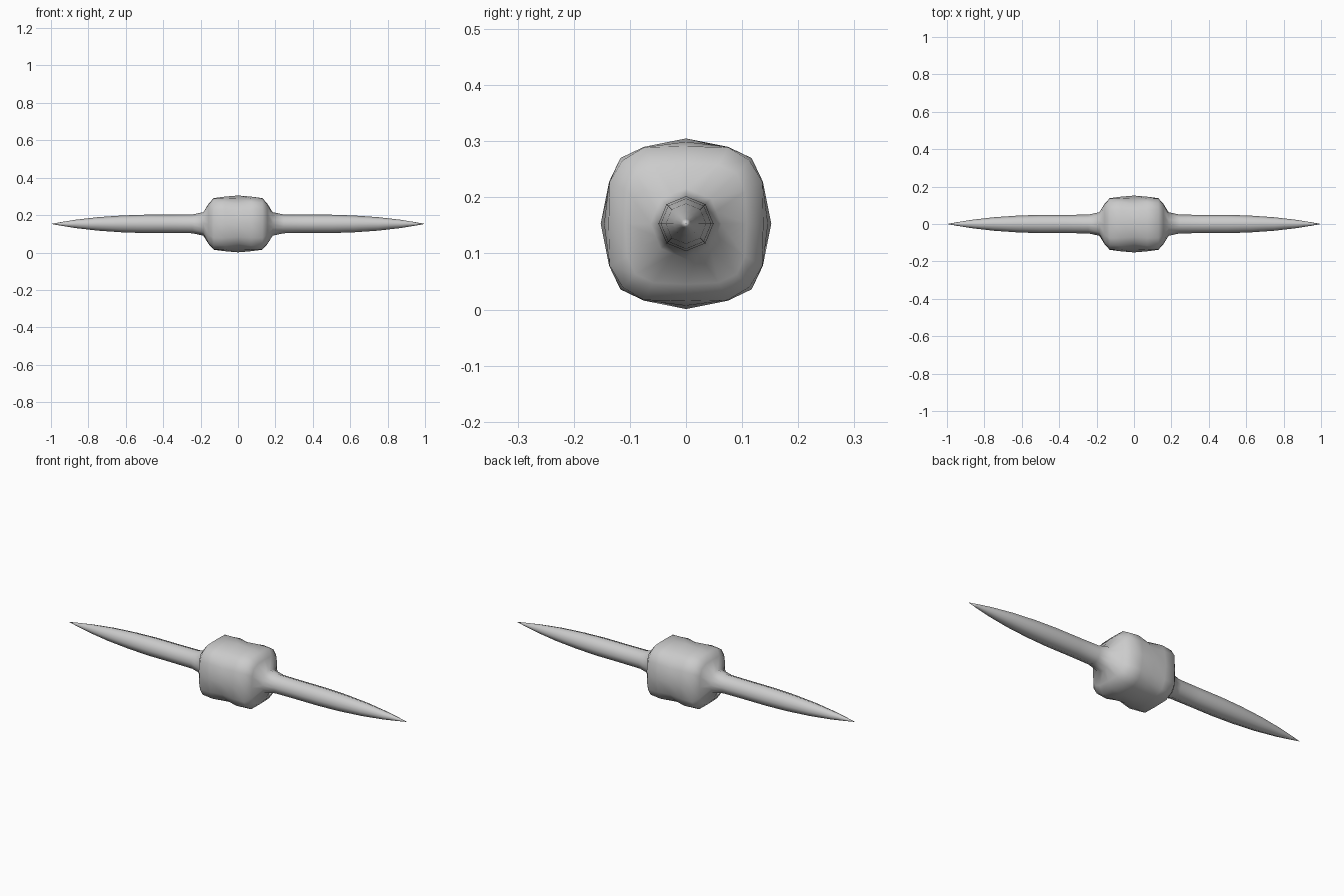
import bpy
import bmesh
import math

cube = bpy.data.objects.get("Cube")
if cube:
    bpy.data.objects.remove(cube, do_unlink=True)

CENTRE_Z = 0.153

grey = bpy.data.materials.new("light_grey")
grey.use_nodes = True
colour = (0.6, 0.6, 0.6, 1)
grey.diffuse_color = colour
grey.node_tree.nodes["Principled BSDF"].inputs["Base Color"].default_value = colour


def turned(quarter):
    """Repeat the points of one quarter of a section around the x axis."""
    points = []
    for _ in range(4):
        points += quarter
        quarter = [(-z, y) for y, z in quarter]
    return points


def squarish(face, side, flat, corner):
    """Rounded square section: face centre, shoulder, corner, shoulder."""
    return turned([(face, 0), (flat, side), (corner, corner), (side, flat)])


def octagon(r):
    """Eight-sided section with its edge midpoints kept."""
    d = r * math.sqrt(0.5)
    m = (r + d) / 2
    return turned([(r, 0), (m, d / 2), (d, d), (d / 2, m)])


# Sections from the middle of the lumpy hub out to the end of a spike
half = [
    (0.0, squarish(0.152, 0.07, 0.134, 0.107)),
    (0.07, squarish(0.146, 0.075, 0.137, 0.117)),
    (0.13, squarish(0.138, 0.075, 0.136, 0.113)),
    (0.157, squarish(0.108, 0.058, 0.105, 0.09)),
    (0.185, octagon(0.063)),
]
spike = [(0.245, 0.05), (0.36, 0.049), (0.5, 0.049), (0.62, 0.045),
         (0.75, 0.036), (0.87, 0.022), (0.95, 0.009)]
half += [(x, octagon(r)) for x, r in spike]
sections = [(-x, s) for x, s in reversed(half[1:])] + half

# Loft one continuous skin through all sections and close it at both tips
bm = bmesh.new()
rings = [[bm.verts.new((x, y, z + CENTRE_Z)) for y, z in s] for x, s in sections]
count = len(rings[0])
for a, b in zip(rings, rings[1:]):
    for i in range(count):
        j = (i + 1) % count
        bm.faces.new((a[i], a[j], b[j], b[i]))
for ring, x in ((rings[0], -1), (rings[-1], 1)):
    tip = bm.verts.new((x, 0, CENTRE_Z))
    for i in range(count):
        bm.faces.new((ring[i], ring[(i + 1) % count], tip))
bmesh.ops.recalc_face_normals(bm, faces=bm.faces)
for f in bm.faces:
    f.smooth = True

mesh = bpy.data.meshes.new("spiked_hub")
bm.to_mesh(mesh)
bm.free()
mesh.materials.append(grey)
hub = bpy.data.objects.new("spiked_hub", mesh)
bpy.context.collection.objects.link(hub)
